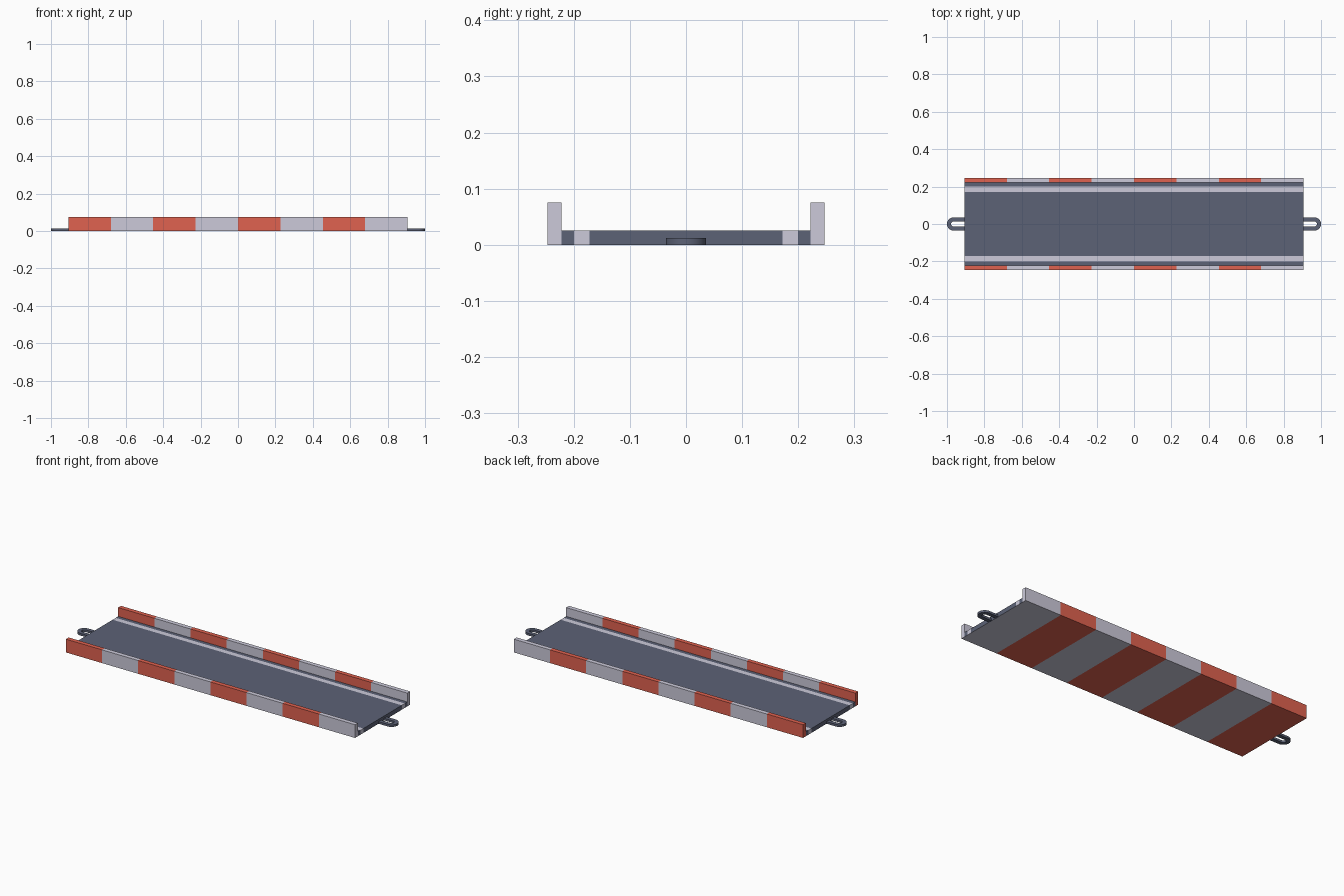
import bpy, bmesh, math

if "Cube" in bpy.data.objects:
    bpy.data.objects.remove(bpy.data.objects["Cube"])

HALF = 0.907            # half length of the track body
SEGS = 8                # colour bands along the length
DECK, CURB = 0.025, 0.075
LOOP_T = 0.012


def material(name, rgb):
    m = bpy.data.materials.new(name)
    m.diffuse_color = (*rgb, 1)
    m.use_nodes = True
    m.node_tree.nodes["Principled BSDF"].inputs["Base Color"].default_value = m.diffuse_color
    return m


DARK = material("slate grey", (0.107, 0.122, 0.181))
LIGHT = material("pale grey", (0.604, 0.591, 0.701))
RED = material("orange red", (0.745, 0.122, 0.080))


def make_object(name, bm, mats):
    bmesh.ops.remove_doubles(bm, verts=bm.verts, dist=1e-5)
    bmesh.ops.recalc_face_normals(bm, faces=bm.faces)
    me = bpy.data.meshes.new(name)
    bm.to_mesh(me)
    bm.free()
    for m in mats:
        me.materials.append(m)
    ob = bpy.data.objects.new(name, me)
    bpy.context.collection.objects.link(ob)
    return ob


# Track body: U section split into columns (curb, deck, line, deck, line, deck, curb)
ys = [-0.247, -0.222, -0.2, -0.172, 0.172, 0.2, 0.222, 0.247]
colours = [None, 0, 1, 0, 1, 0, None]     # None = banded curb
bm = bmesh.new()


def quad(pts, mat):
    f = bm.faces.new([bm.verts.new(p) for p in pts])
    f.material_index = mat


xs = [-HALF + 2 * HALF * i / SEGS for i in range(SEGS + 1)]
for i in range(SEGS):
    a, b = xs[i], xs[i + 1]
    band = 2 if i % 2 == 0 else 1
    for y0, y1, c in zip(ys, ys[1:], colours):
        col = band if c is None else c
        top = CURB if c is None else DECK
        # top and banded underside
        quad([(a, y0, top), (b, y0, top), (b, y1, top), (a, y1, top)], col)
        quad([(a, y0, 0), (a, y1, 0), (b, y1, 0), (b, y0, 0)], band)
        # end caps, curbs split at deck height
        if i in (0, SEGS - 1):
            x = a if i == 0 else b
            levels = [0, DECK, CURB] if c is None else [0, DECK]
            for z0, z1 in zip(levels, levels[1:]):
                quad([(x, y0, z0), (x, y1, z0), (x, y1, z1), (x, y0, z1)], col)
    # outer and inner curb walls
    for s in (-1, 1):
        for y, levels in ((0.247 * s, [0, DECK, CURB]), (0.222 * s, [DECK, CURB])):
            for z0, z1 in zip(levels, levels[1:]):
                quad([(a, y, z0), (b, y, z0), (b, y, z1), (a, y, z1)], band)
make_object("striped_track", bm, [DARK, LIGHT, RED])


# Connector loops at both ends: rounded U bar
def arc(r, cx, n=14):
    pts = [(HALF - 0.004, -r)]
    for k in range(n + 1):
        t = -math.pi / 2 + math.pi * k / n
        pts.append((cx + r * math.cos(t), r * math.sin(t)))
    return pts + [(HALF - 0.004, r)]


def connector(name, side):
    bm = bmesh.new()
    outer, inner = arc(0.036, 0.964), arc(0.014, 0.964)
    rings = []
    for o, n in zip(outer, inner):
        rings.append([bm.verts.new((side * p[0], p[1], z))
                      for p, z in ((o, 0), (o, LOOP_T), (n, LOOP_T), (n, 0))])
    for r, q in zip(rings, rings[1:]):
        for k in range(4):
            j = (k + 1) % 4
            bm.faces.new([r[k], r[j], q[j], q[k]])
    bm.faces.new(rings[0])
    bm.faces.new(rings[-1])
    ob = make_object(name, bm, [DARK])
    bpy.ops.object.select_all(action='DESELECT')
    bpy.context.view_layer.objects.active = ob
    ob.select_set(True)
    bpy.ops.object.shade_smooth_by_angle(angle=math.radians(35))


connector("left_connector", -1)
connector("right_connector", 1)
